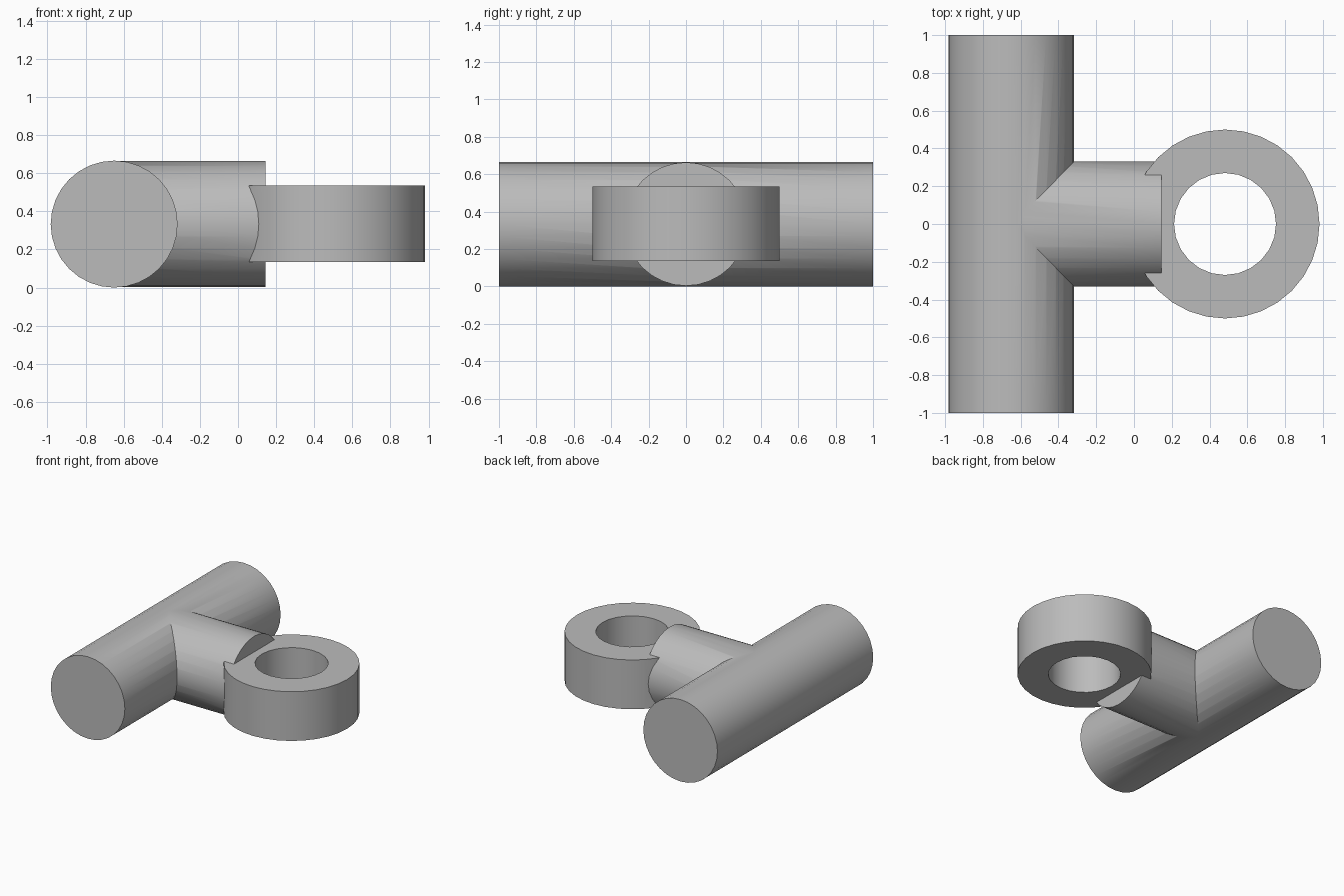
import bpy
from math import pi

cube = bpy.data.objects.get("Cube")
if cube:
    bpy.data.objects.remove(cube, do_unlink=True)

grey = bpy.data.materials.new("plain grey")
grey.use_nodes = True
colour = (0.5, 0.5, 0.5, 1)
grey.diffuse_color = colour
grey.node_tree.nodes["Principled BSDF"].inputs["Base Color"].default_value = colour

MID_Z = 0.333


def cylinder(name, radius, depth, location, rotation=(0, 0, 0), sides=32):
    bpy.ops.mesh.primitive_cylinder_add(vertices=sides, radius=radius, depth=depth,
                                        location=location, rotation=rotation)
    obj = bpy.context.object
    obj.name = name
    obj.data.materials.append(grey)
    return obj


def boolean(target, cutter, operation):
    mod = target.modifiers.new(operation.lower(), 'BOOLEAN')
    mod.operation = operation
    mod.object = cutter
    mod.solver = 'EXACT'
    bpy.context.view_layer.objects.active = target
    bpy.ops.object.modifier_apply(modifier=mod.name)
    bpy.data.objects.remove(cutter, do_unlink=True)


# Cross bar and the stem that leaves its middle
bar = cylinder("tee_handle", 0.333, 2, (-0.65, 0, MID_Z), (pi / 2, 0, 0))
stem = cylinder("stem", 0.33, 0.795, (-0.2525, 0, MID_Z), (0, pi / 2, 0))

# Eye ring, bored through
ring = cylinder("eye_ring", 0.5, 0.4, (0.482, 0, MID_Z + 0.002))
bore = cylinder("bore", 0.27, 1, (0.482, 0, MID_Z), sides=24)
boolean(ring, bore, 'DIFFERENCE')

# Fuse the parts into one solid
boolean(bar, stem, 'UNION')
boolean(bar, ring, 'UNION')

bpy.ops.object.select_all(action='DESELECT')
bar.select_set(True)
bpy.context.view_layer.objects.active = bar
bpy.ops.object.shade_smooth_by_angle(angle=pi / 6)
